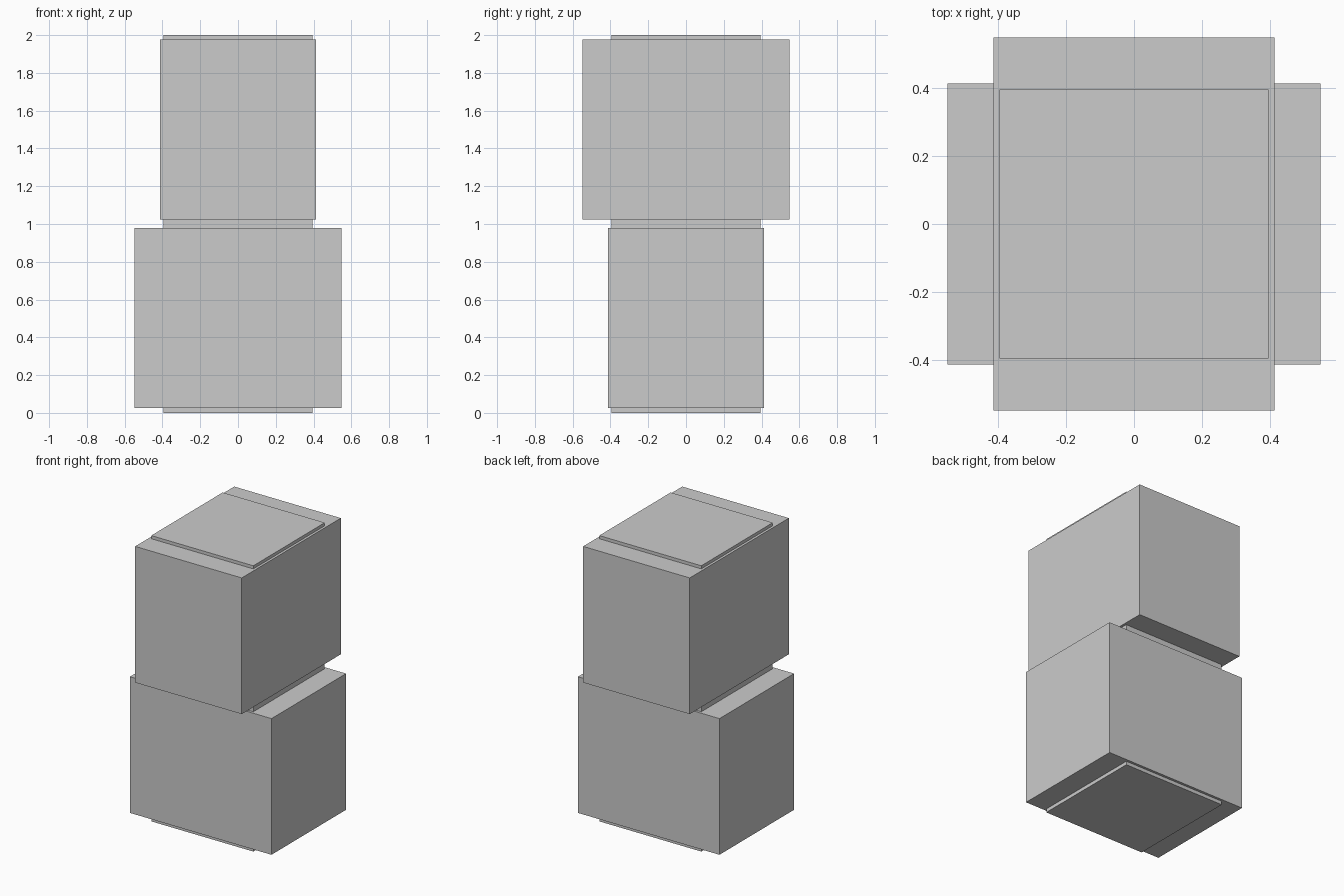
import bpy

if "Cube" in bpy.data.objects:
    bpy.data.objects.remove(bpy.data.objects["Cube"])

def box(name, sx, sy, z0, z1):
    """Box centred on x and y, spanning z0 to z1."""
    bpy.ops.mesh.primitive_cube_add(size=1, location=(0, 0, (z0 + z1) / 2))
    ob = bpy.context.object
    ob.name = ob.data.name = name
    ob.scale = (sx, sy, z1 - z0)
    bpy.ops.object.transform_apply(location=False, rotation=False, scale=True)
    return ob

CORE, NARROW, WIDE = 0.79, 0.825, 1.096

# Square core column running the full height
box("core_column", CORE, CORE, 0.0, 2.0)

# Two identical blocks, the upper one turned a quarter turn
box("lower_block", WIDE, NARROW, 0.025, 0.978)
box("upper_block", NARROW, WIDE, 1.025, 1.978)
